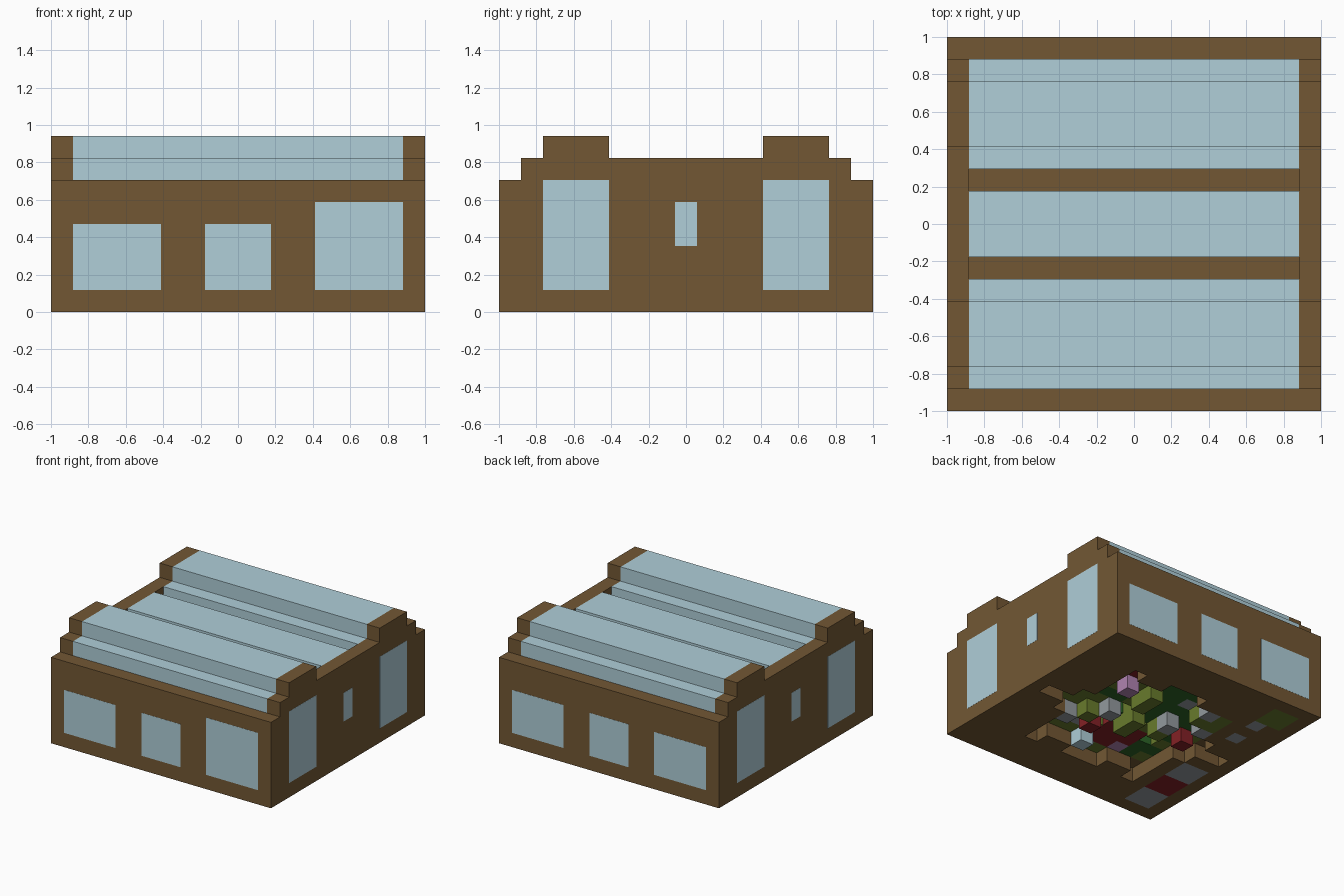
import bpy, bmesh, random

if "Cube" in bpy.data.objects:
    bpy.data.objects.remove(bpy.data.objects["Cube"], do_unlink=True)

U = 2 / 17          # one block
random.seed(4)


def material(name, rgb):
    m = bpy.data.materials.new(name)
    m.use_nodes = True
    col = tuple((c / 255) ** 2.2 for c in rgb) + (1,)
    m.diffuse_color = col
    m.node_tree.nodes["Principled BSDF"].inputs["Base Color"].default_value = col
    return m


MATS = {n: material(n, c) for n, c in {
    "wood brown": (114, 88, 55), "pale glass": (174, 205, 215),
    "leaf green": (48, 100, 42), "olive green": (104, 122, 48),
    "flower red": (130, 38, 42), "stone grey": (145, 152, 156),
    "blossom pink": (175, 130, 175)}.items()}
NAMES = list(MATS)


def finish(name, bm, mats):
    me = bpy.data.meshes.new(name)
    bm.to_mesh(me)
    bm.free()
    for m in mats:
        me.materials.append(MATS[m])
    ob = bpy.data.objects.new(name, me)
    bpy.context.collection.objects.link(ob)
    return ob


def profile(name, pts, x0, x1, mat):
    """Extrude a side outline of (y, z) block units from x0 to x1."""
    bm = bmesh.new()
    f = bm.faces.new([bm.verts.new((x0 * U, y * U, z * U)) for y, z in pts])
    ext = bmesh.ops.extrude_face_region(bm, geom=[f])["geom"]
    bmesh.ops.translate(bm, vec=((x1 - x0) * U, 0, 0),
                        verts=[v for v in ext if isinstance(v, bmesh.types.BMVert)])
    bmesh.ops.recalc_face_normals(bm, faces=bm.faces)
    return finish(name, bm, [mat])


def box(name, x, y, z, mat):
    rect = [(y[0], z[0]), (y[1], z[0]), (y[1], z[1]), (y[0], z[1])]
    return profile(name, rect, x[0], x[1], mat)


def mirrored(half):
    return half + [(-y, z) for y, z in reversed(half)]


# Stepped end walls
gable = mirrored([(-8.5, 0), (-8.5, 6), (-7.5, 6), (-7.5, 7),
                  (-6.5, 7), (-6.5, 8), (-3.5, 8), (-3.5, 7)])
profile("right_wall", gable, -8.5, -7.5, "wood brown")
profile("left_wall", gable, 7.5, 8.5, "wood brown")

# Front and back walls, ceiling that shows as beams between the glass
box("front_wall", (-7.5, 7.5), (-8.5, -7.5), (0, 6), "wood brown")
box("back_wall", (-7.5, 7.5), (7.5, 8.5), (0, 6), "wood brown")
box("roof_beams", (-7.5, 7.5), (-7.5, 7.5), (5, 6), "wood brown")

# Glass roof: two stepped skylights and a flat centre one
for name, s in (("front_skylight", -1), ("back_skylight", 1)):
    step = [(7.5, 6), (7.5, 7), (6.5, 7), (6.5, 8), (3.5, 8), (3.5, 7), (2.5, 7), (2.5, 6)]
    profile(name, [(s * y, z) for y, z in step], -7.5, 7.5, "pale glass")
box("centre_skylight", (-7.5, 7.5), (-1.5, 1.5), (6, 7), "pale glass")

# Window panes, thin plates on the walls
T = 0.008
for side, s in (("front", -1), ("back", 1)):
    y = (s * 8.5 - T, s * 8.5 + T)
    tall = 5 if side == "front" else 4
    for i, (x, top) in enumerate((((-7.5, -3.5), 4), ((-1.5, 1.5), 4), ((3.5, 7.5), tall))):
        box(f"{side}_window_{i + 1}", x, y, (1, top), "pale glass")
for side, s in (("right", -1), ("left", 1)):
    x = (s * 8.5 - T, s * 8.5 + T)
    for i, (y, z) in enumerate((((-6.5, -3.5), (1, 6)), ((-0.5, 0.5), (3, 5)),
                                ((3.5, 6.5), (1, 6)))):
        box(f"{side}_window_{i + 1}", x, y, z, "pale glass")

# Floor underside: column from the left, row from the back, size, colour
PATCHES = [(14, 14, 2, "stone grey"), (14, 10, 2, "stone grey"),
           (14, 12, 2, "flower red"), (14, 1, 2, "olive green"),
           (14, 5, 1, "stone grey"), (14, 3, 1, "stone grey"),
           (12, 6, 1, "stone grey"), (11, 4, 1, "stone grey"),
           (11, 4, 2, "olive green"), (10, 7, 1, "stone grey"),
           (4, 10, 1, "stone grey"), (6, 8, 1, "stone grey"),
           (6, 10, 1, "flower red"), (12, 8, 1, "flower red"),
           (7, 12, 1, "pale glass"), (5, 5, 1, "blossom pink"),
           (10, 8, 1, "olive green"), (7, 6, 1, "olive green"),
           (8, 8, 1, "olive green")]
BEDS = [(10, 12, 1, "blossom pink"), (10, 5, 1, "stone grey"),
        (8, 10, 3, "flower red"), (8, 4, 5, "leaf green"),
        (5, 4, 1, "flower red"), (4, 6, 1, "flower red")]
NOTCHES = [(4, 13), (12, 13), (4, 3), (8, 3)]


def lookup(table, a, b):
    for x, y, size, colour in table:
        if x <= a < x + size and y <= b < y + size:
            return colour


def floor_cell(a, b):
    """Height of the underside and its colour for one block."""
    colour = lookup(PATCHES, a, b)
    if colour:
        return 0, colour
    far = max(abs(a - 8), abs(b - 8))
    if far > 4 and (a - 8) ** 2 + (b - 8) ** 2 > 26:
        return int(b == 8 or (a, b) in NOTCHES), "wood brown"
    bed = lookup(BEDS, a, b)
    if bed:
        return 1, bed
    # rim stays open so the wooden edge shows, planting inside is uneven
    height = 1 if far >= 4 else random.choice((0, 1, 1, 2))
    return height, random.choice(["olive green"] * 5 + ["leaf green"] * 2 + ["stone grey"])


cells = {(a, b): floor_cell(a, b) for a in range(1, 16) for b in range(1, 16)}
CORNERS = [(0, 0), (1, 0), (1, 1), (0, 1)]
SIDES = [(0, -1), (1, 0), (0, 1), (-1, 0)]
bm = bmesh.new()


def quad(points, colour):
    f = bm.faces.new([bm.verts.new(p) for p in points])
    f.material_index = NAMES.index(colour)


for (a, b), (h, colour) in cells.items():
    pts = [((7.5 - a + cx) * U, (7.5 - b + cy) * U) for cx, cy in CORNERS]
    quad([(x, y, h * U) for x, y in reversed(pts)], colour)
    for n, (dx, dy) in enumerate(SIDES):
        other = cells.get((a - dx, b - dy), (0, ""))[0]
        if other > h:       # side of a block hanging beside a deeper one
            p, q = pts[n], pts[(n + 1) % 4]
            quad([(*p, h * U), (*q, h * U), (*q, other * U), (*p, other * U)], colour)
finish("garden_floor", bm, NAMES)
